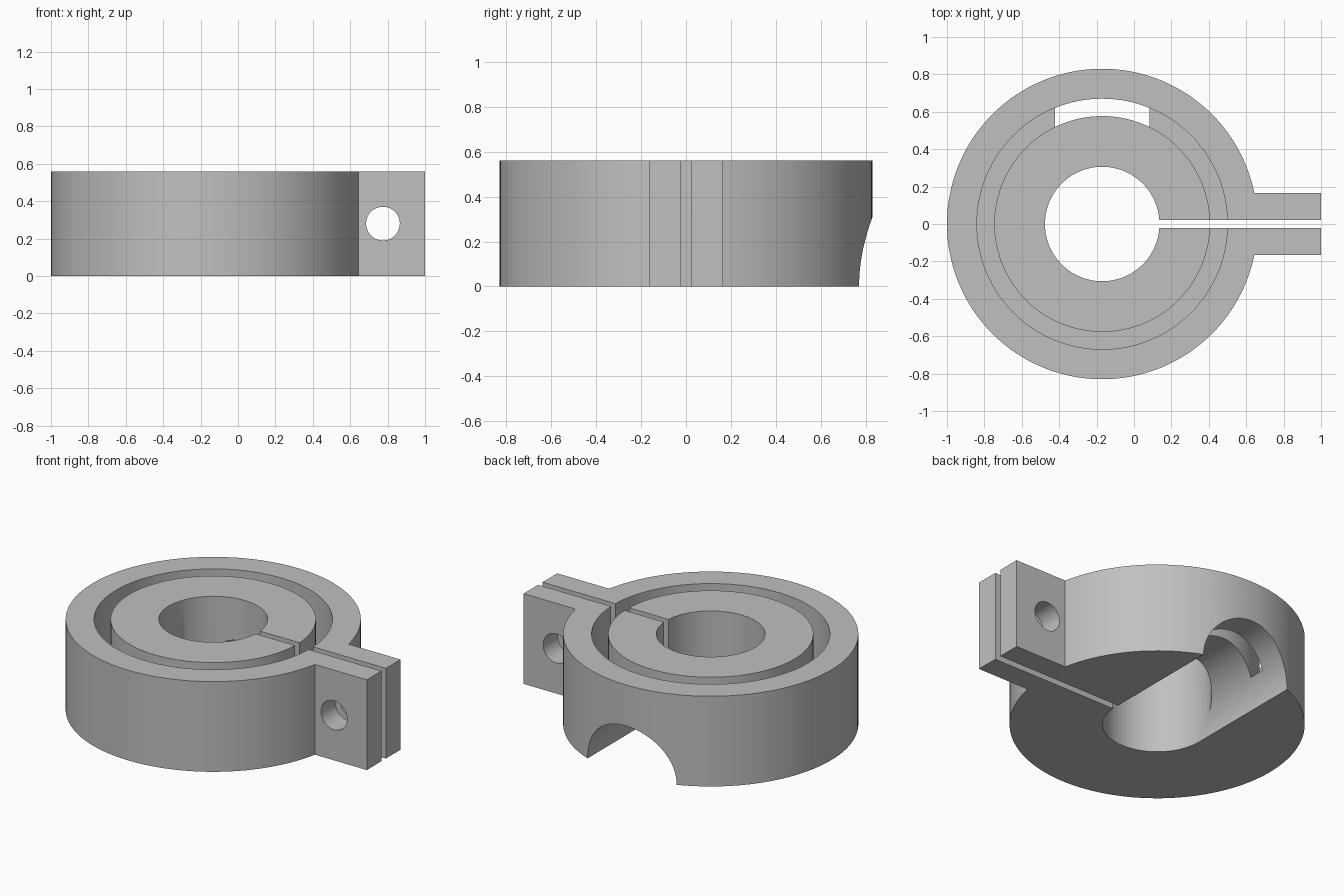
import bpy
import math

cube = bpy.data.objects.get("Cube")
if cube:
    bpy.data.objects.remove(cube, do_unlink=True)

HEIGHT = 0.56
CENTER_X = -0.17
OUTER_R = 0.83
BORE_R = 0.306
TAB_HALF = 0.165
SLIT_HALF = 0.022


def cylinder(name, radius, x, z_low, z_high):
    bpy.ops.mesh.primitive_cylinder_add(
        vertices=128, radius=radius, depth=z_high - z_low,
        location=(x, 0, (z_low + z_high) / 2))
    obj = bpy.context.object
    obj.name = name
    return obj


def cross_cylinder(name, radius, x, z, y_low, y_high):
    bpy.ops.mesh.primitive_cylinder_add(
        vertices=96, radius=radius, depth=y_high - y_low,
        location=(x, (y_low + y_high) / 2, z), rotation=(math.pi / 2, 0, 0))
    obj = bpy.context.object
    obj.name = name
    return obj


def box(name, low, high):
    bpy.ops.mesh.primitive_cube_add(
        size=1, location=[(a + b) / 2 for a, b in zip(low, high)])
    obj = bpy.context.object
    obj.name = name
    obj.scale = [b - a for a, b in zip(low, high)]
    bpy.ops.object.transform_apply(location=False, rotation=False, scale=True)
    return obj


def combine(target, tool, operation):
    tool.hide_render = True
    mod = target.modifiers.new(tool.name, "BOOLEAN")
    mod.operation = operation
    mod.solver = "EXACT"
    mod.object = tool
    bpy.context.view_layer.objects.active = target
    bpy.ops.object.modifier_apply(modifier=mod.name)
    bpy.data.objects.remove(tool, do_unlink=True)


# Ring body with the clamping tab
clamp = cylinder("clamp_ring", OUTER_R, CENTER_X, 0, HEIGHT)
tab = box("clamp_tab", (0.5, -TAB_HALF, 0), (1, TAB_HALF, HEIGHT))
combine(clamp, tab, "UNION")

# Annular groove in the top face
groove = cylinder("groove_cutter", 0.67, CENTER_X, 0.172, 1)
core = cylinder("groove_core", 0.577, CENTER_X, 0, 2)
combine(groove, core, "DIFFERENCE")
combine(clamp, groove, "DIFFERENCE")

# Central bore and the arched channel leading out of the back
bore = cylinder("bore_cutter", BORE_R, CENTER_X, -1, 1)
combine(clamp, bore, "DIFFERENCE")
channel = cross_cylinder("channel_cutter", BORE_R, CENTER_X, 0, 0, 1)
combine(clamp, channel, "DIFFERENCE")

# Clamping slit and the bolt hole through both tabs
slit = box("slit_cutter", (CENTER_X, -SLIT_HALF, -1), (2, SLIT_HALF, 1))
combine(clamp, slit, "DIFFERENCE")
bolt_hole = cross_cylinder("bolt_hole_cutter", 0.09, 0.775, HEIGHT / 2, -1, 1)
combine(clamp, bolt_hole, "DIFFERENCE")

# Plain grey finish
grey = bpy.data.materials.new("plain_grey")
grey.use_nodes = True
color = (0.53, 0.53, 0.53, 1)
grey.diffuse_color = color
grey.node_tree.nodes["Principled BSDF"].inputs["Base Color"].default_value = color
clamp.data.materials.clear()
clamp.data.materials.append(grey)

bpy.ops.object.select_all(action="DESELECT")
clamp.select_set(True)
bpy.context.view_layer.objects.active = clamp
bpy.ops.object.shade_smooth_by_angle(angle=math.radians(30))
